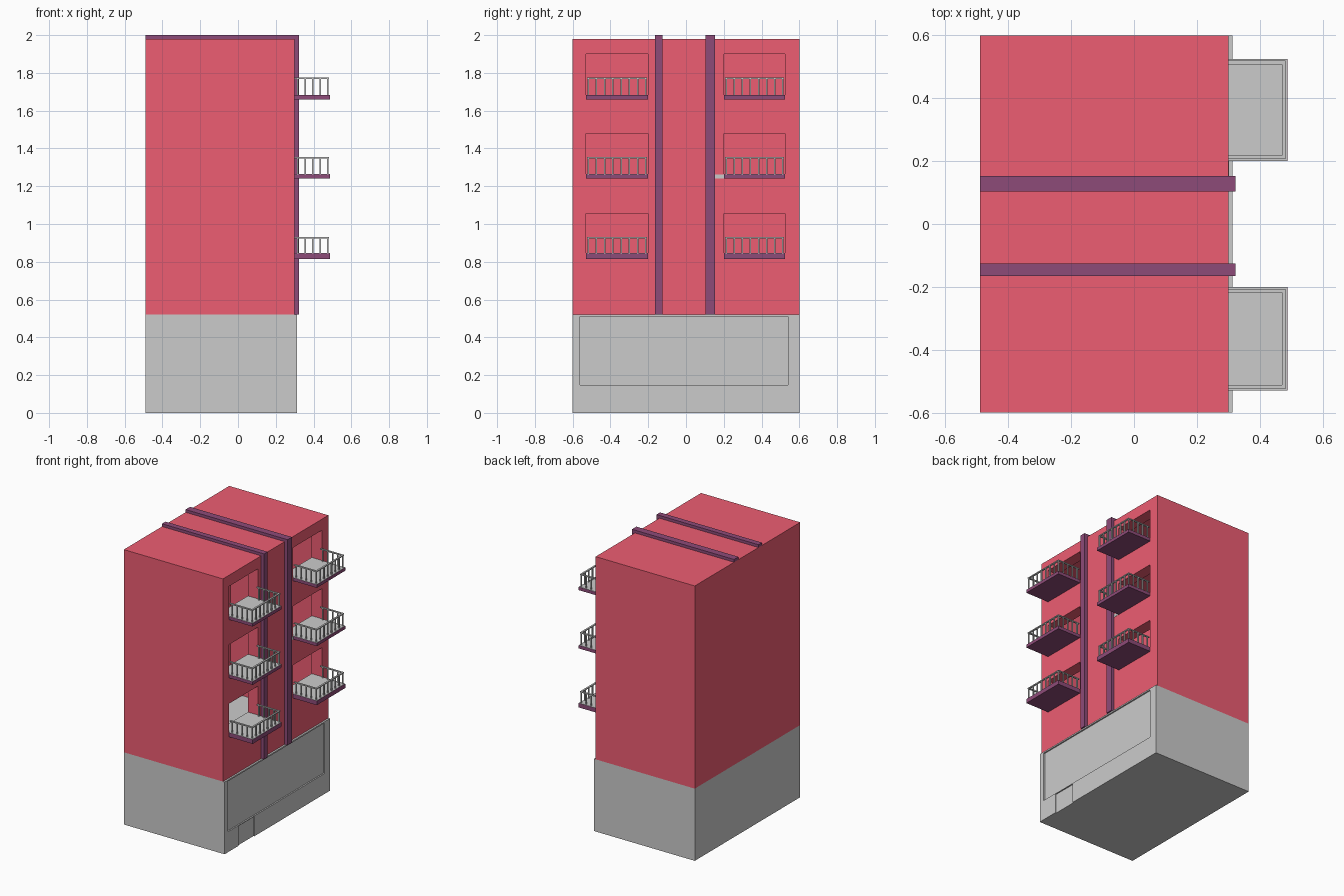
import bpy, bmesh
from mathutils import Matrix, Vector

if "Cube" in bpy.data.objects:
    bpy.data.objects.remove(bpy.data.objects["Cube"])


def material(name, rgb):
    m = bpy.data.materials.new(name)
    m.diffuse_color = (*rgb, 1)
    m.use_nodes = True
    m.node_tree.nodes["Principled BSDF"].inputs["Base Color"].default_value = m.diffuse_color
    return m


RED = material("red_plaster", (0.85, 0.11, 0.17))
PURPLE = material("purple_trim", (0.27, 0.07, 0.19))


def boxes(name, spans, mat=None):
    """One object made of boxes given as (x0, x1, y0, y1, z0, z1)."""
    bm = bmesh.new()
    for x0, x1, y0, y1, z0, z1 in spans:
        centre = Vector(((x0 + x1) / 2, (y0 + y1) / 2, (z0 + z1) / 2))
        size = Matrix.Diagonal((x1 - x0, y1 - y0, z1 - z0, 1))
        bmesh.ops.create_cube(bm, size=1, matrix=Matrix.Translation(centre) @ size)
    mesh = bpy.data.meshes.new(name)
    bm.to_mesh(mesh)
    bm.free()
    ob = bpy.data.objects.new(name, mesh)
    bpy.context.collection.objects.link(ob)
    if mat:
        mesh.materials.append(mat)
    return ob


def cut(ob, spans):
    """Subtract boxes from an object and discard the cutter."""
    cutter = boxes("cutter", spans)
    cutter.hide_render = True
    mod = ob.modifiers.new("cut", 'BOOLEAN')
    mod.operation = 'DIFFERENCE'
    mod.solver = 'EXACT'
    mod.object = cutter
    bpy.context.view_layer.objects.active = ob
    bpy.ops.object.modifier_apply(modifier=mod.name)
    bpy.data.objects.remove(cutter)


BACK, WALL, INNER = -0.49, 0.30, 0.22
SIDES = {"left": (-0.53, -0.20), "right": (0.20, 0.525)}
FLOORS = [(0.815, 0.845), (1.24, 1.262), (1.66, 1.682)]   # slab bottom, slab top

# Ground floor with recessed shop window and door
base = boxes("ground_floor", [(BACK, 0.313, -0.6, 0.6, 0, 0.52)])
cut(base, [(0.303, 0.4, -0.56, 0.54, 0.147, 0.51)])
cut(base, [(0.306, 0.4, -0.44, -0.262, -0.1, 0.142)])

# Hollow upper storeys with balcony openings
body = boxes("upper_storeys", [(BACK, WALL, -0.6, 0.6, 0.52, 1.98)], RED)
cut(body, [(BACK + 0.04, INNER, -0.56, 0.56, 0.50, 1.94)])
cut(body, [(INNER - 0.02, 0.4, y0, y1, z0, z0 + 0.24)
           for y0, y1 in SIDES.values() for z0, _ in FLOORS])

# Trim bands running up the facade and over the roof
for side, y0, y1 in (("left", -0.165, -0.125), ("right", 0.103, 0.153)):
    boxes(f"{side}_trim_band", [(WALL, 0.323, y0, y1, 0.52, 2.0),
                                (BACK, WALL, y0, y1, 1.98, 2.0)], PURPLE)

# Small floor end showing beside the middle right balcony
boxes("floor_edge", [(0.25, 0.302, 0.153, 0.20, 1.24, 1.262)])

# Balconies: slab, floor and railing
for side, (y0, y1) in SIDES.items():
    for level, (z0, z1) in enumerate(FLOORS, 1):
        tag = f"{side}_balcony_{level}"
        boxes(tag + "_slab", [(INNER, 0.488, y0, y1, z0, z1)], PURPLE)
        boxes(tag + "_floor", [(INNER, 0.487, y0 + 0.001, y1 - 0.001, z1, z1 + 0.002)])

        top, r = z0 + 0.115, 0.004
        xf, ya, yb = 0.476, y0 + 0.012, y1 - 0.012
        posts = [(xf, ya + (yb - ya) * i / 7) for i in range(8)]
        posts += [(0.316 + 0.04 * i, y) for i in range(4) for y in (ya, yb)]
        rail = [(x - r, x + r, y - r, y + r, z1, top - 0.007) for x, y in posts]
        rail += [(xf - 0.006, xf + 0.006, ya - 0.006, yb + 0.006, top - 0.007, top)]
        rail += [(WALL, xf - 0.006, y - 0.006, y + 0.006, top - 0.007, top) for y in (ya, yb)]
        boxes(tag + "_railing", rail)
